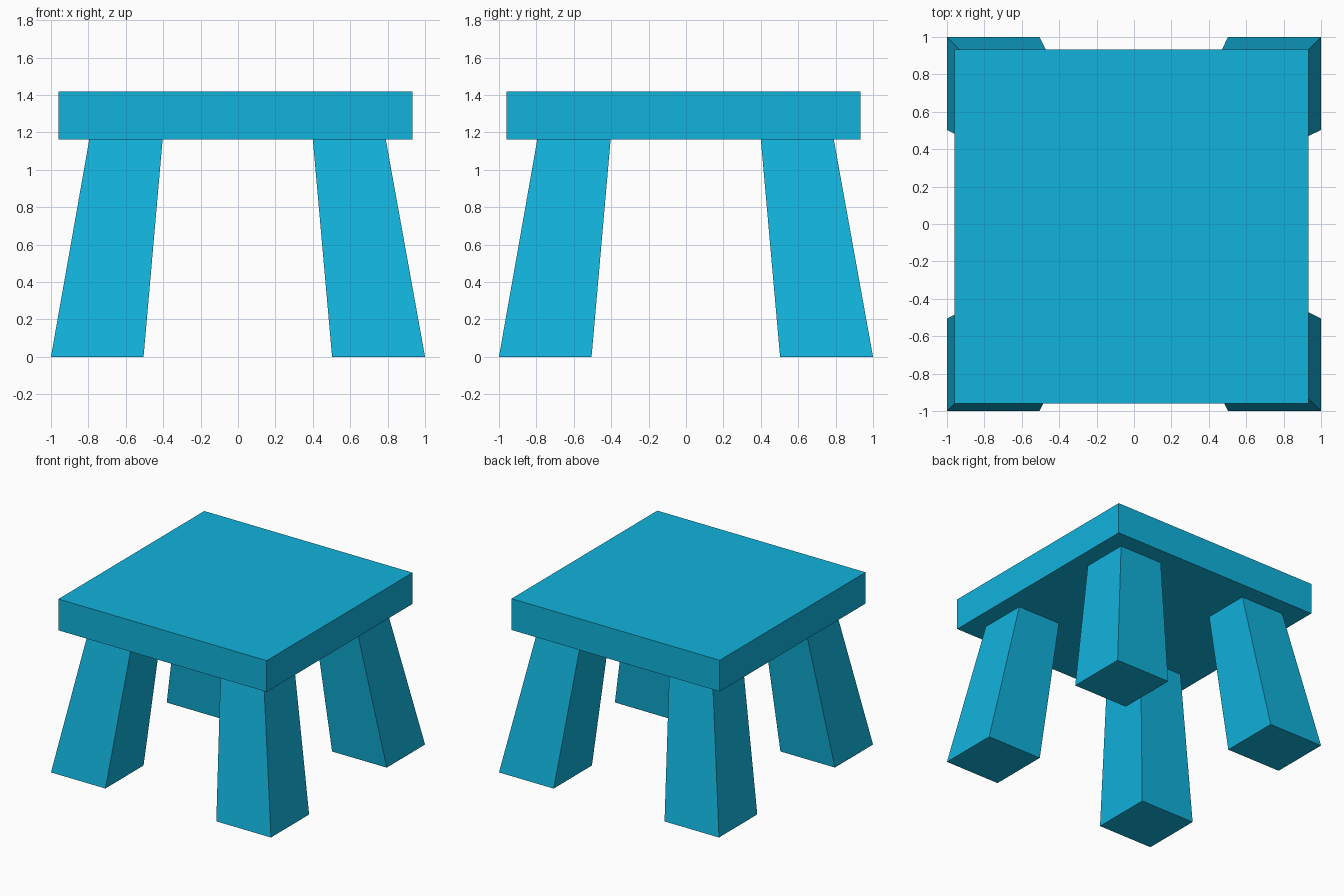
import bpy
import bmesh

if "Cube" in bpy.data.objects:
    bpy.data.objects.remove(bpy.data.objects["Cube"])

blue = bpy.data.materials.new("bright blue")
blue.diffuse_color = (0.0055, 0.45, 0.72, 1.0)
blue.use_nodes = True
blue.node_tree.nodes["Principled BSDF"].inputs["Base Color"].default_value = blue.diffuse_color


def tapered_block(name, bottom, top):
    """Block between two rectangles, each given as (x0, x1, y0, y1, z)."""
    bm = bmesh.new()
    rings = []
    for x0, x1, y0, y1, z in (bottom, top):
        x0, x1 = sorted((x0, x1))
        y0, y1 = sorted((y0, y1))
        corners = ((x0, y0), (x1, y0), (x1, y1), (x0, y1))
        rings.append([bm.verts.new((x, y, z)) for x, y in corners])
    low, high = rings
    bm.faces.new(low[::-1])
    bm.faces.new(high)
    for i in range(4):
        j = (i + 1) % 4
        bm.faces.new((low[i], low[j], high[j], high[i]))
    bmesh.ops.recalc_face_normals(bm, faces=bm.faces)
    mesh = bpy.data.meshes.new(name)
    bm.to_mesh(mesh)
    bm.free()
    mesh.materials.append(blue)
    obj = bpy.data.objects.new(name, mesh)
    bpy.context.collection.objects.link(obj)
    return obj


# Square seat slab, slightly off centre
SEAT_Z, TOP_Z = 1.163, 1.42
lo, hi = -0.96, 0.933
tapered_block("seat", (lo, hi, lo, hi, SEAT_Z), (lo, hi, lo, hi, TOP_Z))

# Four splayed legs, narrowing towards the seat: (inner, outer) at each end
foot = {-1: (-0.505, -1.0), 1: (0.503, 1.0)}
head = {-1: (-0.403, -0.795), 1: (0.40, 0.79)}
for sx, side in ((-1, "left"), (1, "right")):
    for sy, end in ((-1, "front"), (1, "back")):
        tapered_block(f"{end}_{side}_leg",
                      (*foot[sx], *foot[sy], 0.0),
                      (*head[sx], *head[sy], SEAT_Z))
